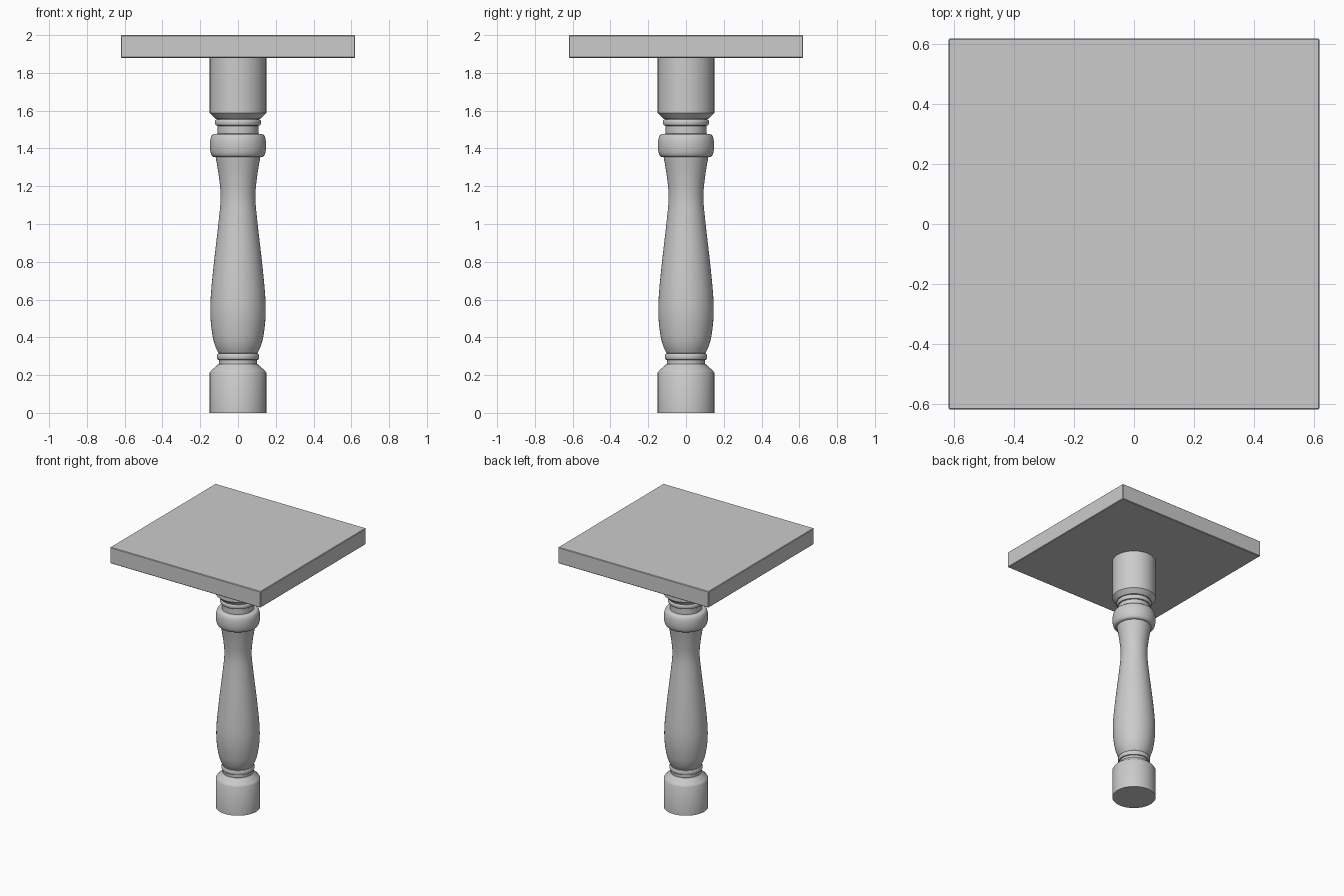
import bpy, bmesh, math

if "Cube" in bpy.data.objects:
    bpy.data.objects.remove(bpy.data.objects["Cube"])

SEGMENTS = 64


def arc(z0, z1, r_in, r_out, n=8):
    """Half-round moulding between two heights, as (radius, z) points."""
    return [(r_in + (r_out - r_in) * math.sin(math.pi * i / n) ** 0.6,
             (z0 + z1) / 2 - (z1 - z0) / 2 * math.cos(math.pi * i / n))
            for i in range(n + 1)]


def smooth_curve(pts, n=6):
    """Catmull-Rom curve through the (radius, z) points."""
    p = [pts[0]] + pts + [pts[-1]]
    out = []
    for a, b, c, d in zip(p, p[1:], p[2:], p[3:]):
        for i in range(n):
            t = i / n
            out.append(tuple(0.5 * (2 * b[k] + (c[k] - a[k]) * t
                       + (2 * a[k] - 5 * b[k] + 4 * c[k] - d[k]) * t * t
                       + (3 * b[k] - a[k] - 3 * c[k] + d[k]) * t ** 3) for k in (0, 1)))
    return out + [pts[-1]]


def finish(bm, name):
    bmesh.ops.recalc_face_normals(bm, faces=bm.faces)
    mesh = bpy.data.meshes.new(name)
    bm.to_mesh(mesh)
    bm.free()
    obj = bpy.data.objects.new(name, mesh)
    bpy.context.collection.objects.link(obj)
    return obj


def lathe(name, profile):
    bm = bmesh.new()
    rings = [[bm.verts.new((r * math.cos(math.tau * i / SEGMENTS),
                            r * math.sin(math.tau * i / SEGMENTS), z))
              for i in range(SEGMENTS)] for r, z in profile]
    for lo, hi in zip(rings, rings[1:]):
        for i in range(SEGMENTS):
            j = (i + 1) % SEGMENTS
            bm.faces.new((lo[i], lo[j], hi[j], hi[i]))
    bm.faces.new(rings[0][::-1])
    bm.faces.new(rings[-1])
    obj = finish(bm, name)
    bpy.ops.object.select_all(action='DESELECT')
    obj.select_set(True)
    bpy.context.view_layer.objects.active = obj
    bpy.ops.object.shade_smooth_by_angle(angle=math.radians(35))
    return obj


# Turned leg: foot block, bead, vase, bulb, bead, upper block
foot = [(0.15, 0), (0.15, 0.212), (0.143, 0.224), (0.112, 0.25), (0.105, 0.26),
        (0.1, 0.26), (0.1, 0.278)]
lower_bead = arc(0.28, 0.315, 0.1, 0.112)
vase = smooth_curve([(0.103, 0.316), (0.121, 0.355), (0.135, 0.41), (0.146, 0.51),
                     (0.144, 0.62), (0.127, 0.8), (0.104, 1.0), (0.092, 1.14),
                     (0.101, 1.25), (0.118, 1.353)])
bulb = arc(1.354, 1.477, 0.118, 0.149, 14)
neck = [(0.108, 1.478), (0.108, 1.518)]
upper_bead = arc(1.52, 1.555, 0.108, 0.122)
block = [(0.12, 1.557), (0.15, 1.588), (0.15, 1.88)]
lathe("turned_leg", foot + lower_bead + vase + bulb + neck + upper_bead + block)

# Square top slab
bm = bmesh.new()
bmesh.ops.create_cube(bm, size=1)
for v in bm.verts:
    v.co = (v.co.x * 1.24, v.co.y * 1.24, 1.94 + v.co.z * 0.12)
top = finish(bm, "table_top")
bevel = top.modifiers.new("edge_softening", 'BEVEL')
bevel.width = 0.004
bevel.segments = 1
